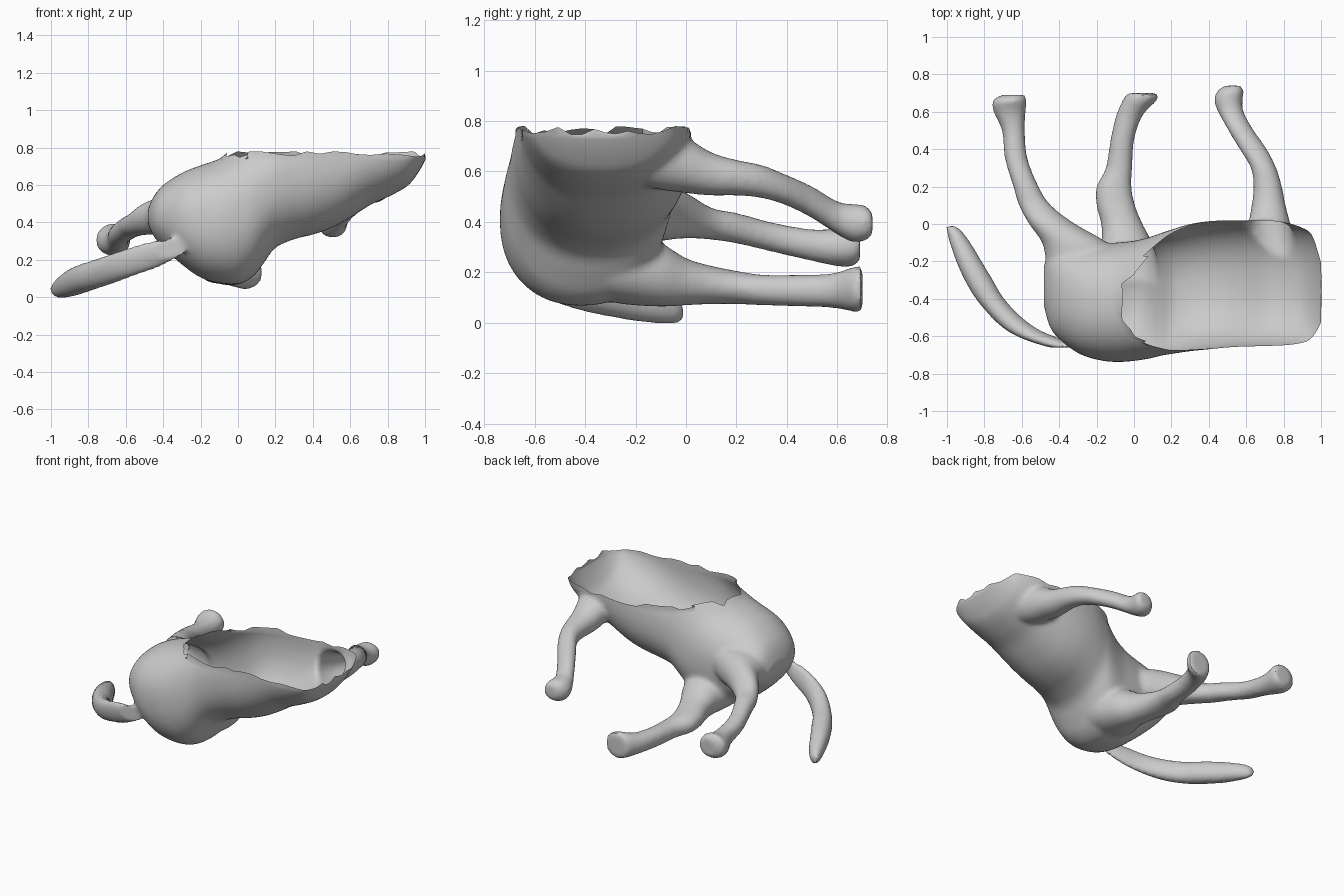
import bpy, bmesh, math, random

random.seed(4)
grey = bpy.data.materials.new("plain grey")
grey.diffuse_color = (0.6, 0.6, 0.6, 1)


def smooth_rows(rows, steps=4):
    """Catmull-Rom interpolation of section rows."""
    out = []
    for i in range(len(rows) - 1):
        a, b, c, d = (rows[max(i - 1, 0)], rows[i], rows[i + 1],
                      rows[min(i + 2, len(rows) - 1)])
        for s in range(steps):
            t = s / steps
            out.append([0.5 * (2 * q + (r - p) * t + (2 * p - 5 * q + 4 * r - w) * t * t
                               + (3 * q - p - 3 * r + w) * t ** 3)
                        for p, q, r, w in zip(a, b, c, d)])
    return out + [list(rows[-1])]


def loft(bm, rows, axis, power=2.1, grow=0.0, n=56):
    """Rows: position on the axis, then min and max of both cross directions."""
    rings = []
    for h, u0, u1, v0, v1 in smooth_rows(rows):
        ring = []
        for k in range(n):
            a = 2 * math.pi * k / n
            c, s = math.cos(a), math.sin(a)
            u = (u0 + u1) / 2 + ((u1 - u0) / 2 + grow) * math.copysign(abs(c) ** (2 / power), c)
            v = (v0 + v1) / 2 + ((v1 - v0) / 2 + grow) * math.copysign(abs(s) ** (2 / power), s)
            ring.append(bm.verts.new((h, u, v) if axis == 'x' else (u, h, v)))
        rings.append(ring)
    faces = [bm.faces.new((p[k], p[(k + 1) % n], q[(k + 1) % n], q[k]))
             for p, q in zip(rings, rings[1:]) for k in range(n)]
    faces += [bm.faces.new(rings[0][::-1]), bm.faces.new(rings[-1])]
    bmesh.ops.recalc_face_normals(bm, faces=faces)


bm = bmesh.new()

# Barrel torso from rump to chest
loft(bm, [
    (-0.482, -0.44, -0.22, 0.39, 0.47),
    (-0.45, -0.55, -0.15, 0.325, 0.54),
    (-0.40, -0.615, -0.13, 0.265, 0.60),
    (-0.30, -0.69, -0.12, 0.175, 0.665),
    (-0.20, -0.725, -0.11, 0.105, 0.705),
    (-0.10, -0.738, -0.10, 0.075, 0.74),
    (0.00, -0.732, -0.09, 0.07, 0.80),
    (0.08, -0.72, -0.07, 0.11, 0.86),
    (0.14, -0.705, -0.05, 0.185, 0.905),
    (0.20, -0.695, -0.03, 0.265, 0.95),
    (0.30, -0.68, 0.00, 0.31, 1.00),
    (0.40, -0.67, 0.015, 0.335, 1.03),
    (0.50, -0.66, 0.02, 0.37, 1.06),
    (0.60, -0.655, 0.02, 0.425, 1.08),
    (0.70, -0.655, 0.02, 0.49, 1.09),
    (0.80, -0.655, 0.015, 0.535, 1.09),
    (0.90, -0.65, -0.01, 0.59, 1.08),
    (0.95, -0.64, -0.04, 0.645, 1.06),
    (1.00, -0.59, -0.12, 0.73, 1.00),
    (1.03, -0.50, -0.20, 0.82, 0.94)], 'x', 2.25, 0, 80)

# Front leg
loft(bm, [
    (-0.32, 0.64, 0.86, 0.59, 0.84),
    (-0.14, 0.63, 0.86, 0.54, 0.80),
    (0.00, 0.62, 0.83, 0.52, 0.73),
    (0.10, 0.635, 0.805, 0.51, 0.67),
    (0.20, 0.645, 0.785, 0.51, 0.64),
    (0.30, 0.63, 0.755, 0.50, 0.62),
    (0.40, 0.57, 0.705, 0.47, 0.58),
    (0.50, 0.51, 0.635, 0.42, 0.535),
    (0.60, 0.455, 0.58, 0.355, 0.475),
    (0.66, 0.435, 0.575, 0.325, 0.465),
    (0.71, 0.45, 0.58, 0.33, 0.46),
    (0.74, 0.49, 0.57, 0.355, 0.43)], 'y', grow=0.006)

# Upper hind leg
loft(bm, [
    (-0.36, -0.43, -0.05, 0.30, 0.56),
    (-0.20, -0.465, -0.08, 0.31, 0.56),
    (-0.10, -0.485, -0.15, 0.33, 0.55),
    (0.00, -0.555, -0.32, 0.34, 0.51),
    (0.10, -0.61, -0.45, 0.335, 0.45),
    (0.20, -0.64, -0.515, 0.32, 0.43),
    (0.35, -0.685, -0.575, 0.285, 0.39),
    (0.50, -0.70, -0.59, 0.25, 0.365),
    (0.60, -0.745, -0.585, 0.23, 0.37),
    (0.66, -0.75, -0.58, 0.23, 0.39),
    (0.69, -0.70, -0.59, 0.25, 0.36)], 'y', grow=0.006)

# Lower hind leg
loft(bm, [
    (-0.40, -0.24, 0.14, 0.11, 0.38),
    (-0.25, -0.22, 0.13, 0.08, 0.36),
    (-0.10, -0.17, 0.09, 0.07, 0.31),
    (0.00, -0.17, 0.04, 0.075, 0.25),
    (0.10, -0.195, 0.00, 0.08, 0.22),
    (0.20, -0.195, -0.02, 0.08, 0.20),
    (0.30, -0.145, -0.015, 0.075, 0.185),
    (0.45, -0.12, -0.005, 0.07, 0.185),
    (0.58, -0.09, 0.04, 0.065, 0.19),
    (0.66, -0.055, 0.115, 0.05, 0.215),
    (0.70, -0.03, 0.13, 0.05, 0.22)], 'y', grow=0.006)

# Tail
loft(bm, [
    (-0.66, -0.45, -0.28, 0.21, 0.31),
    (-0.62, -0.575, -0.38, 0.155, 0.285),
    (-0.57, -0.675, -0.505, 0.115, 0.25),
    (-0.50, -0.755, -0.605, 0.08, 0.22),
    (-0.40, -0.84, -0.70, 0.05, 0.19),
    (-0.30, -0.90, -0.76, 0.03, 0.17),
    (-0.20, -0.945, -0.82, 0.012, 0.145),
    (-0.10, -0.98, -0.88, 0.003, 0.11),
    (-0.04, -0.995, -0.925, 0.003, 0.085),
    (-0.01, -1.00, -0.96, 0.015, 0.065)], 'y', grow=0.006)

mesh = bpy.data.meshes.new("animal_body")
bm.to_mesh(mesh)
bm.free()
body = bpy.data.objects.new("animal_body", mesh)
bpy.context.collection.objects.link(body)

# Fuse the parts into one soft skin
remesh = body.modifiers.new("fuse", 'REMESH')
remesh.mode = 'VOXEL'
remesh.voxel_size = 0.015
soften = body.modifiers.new("soften", 'SMOOTH')
soften.factor = 0.5
soften.iterations = 8
bpy.context.view_layer.objects.active = body
body.select_set(True)
for m in ("fuse", "soften"):
    bpy.ops.object.modifier_apply(modifier=m)

# Open the chest with a ragged rim
bm = bmesh.new()
bm.from_mesh(body.data)
cut = bmesh.ops.bisect_plane(bm, geom=bm.verts[:] + bm.edges[:] + bm.faces[:],
                             plane_co=(0, 0, 0.745), plane_no=(0, 0, 1), clear_outer=True)
teeth = [random.uniform(0, 0.038) for _ in range(50)]
for v in cut["geom_cut"]:
    if isinstance(v, bmesh.types.BMVert):
        f = (math.atan2(v.co.y + 0.32, (v.co.x - 0.47) * 0.65) / (2 * math.pi) % 1) * 50
        i, t = int(f) % 50, f % 1
        lift = teeth[i] * (1 - t) + teeth[(i + 1) % 50] * t
        v.co.x = min(1.0, v.co.x + lift * (0.4 if v.co.x > 0.8 else 1.2 if v.co.x < 0.05 else 0))
        v.co.z += lift
bm.to_mesh(body.data)
bm.free()

body.data.materials.clear()
body.data.materials.append(grey)
bpy.ops.object.shade_smooth_by_angle(angle=math.radians(40))
